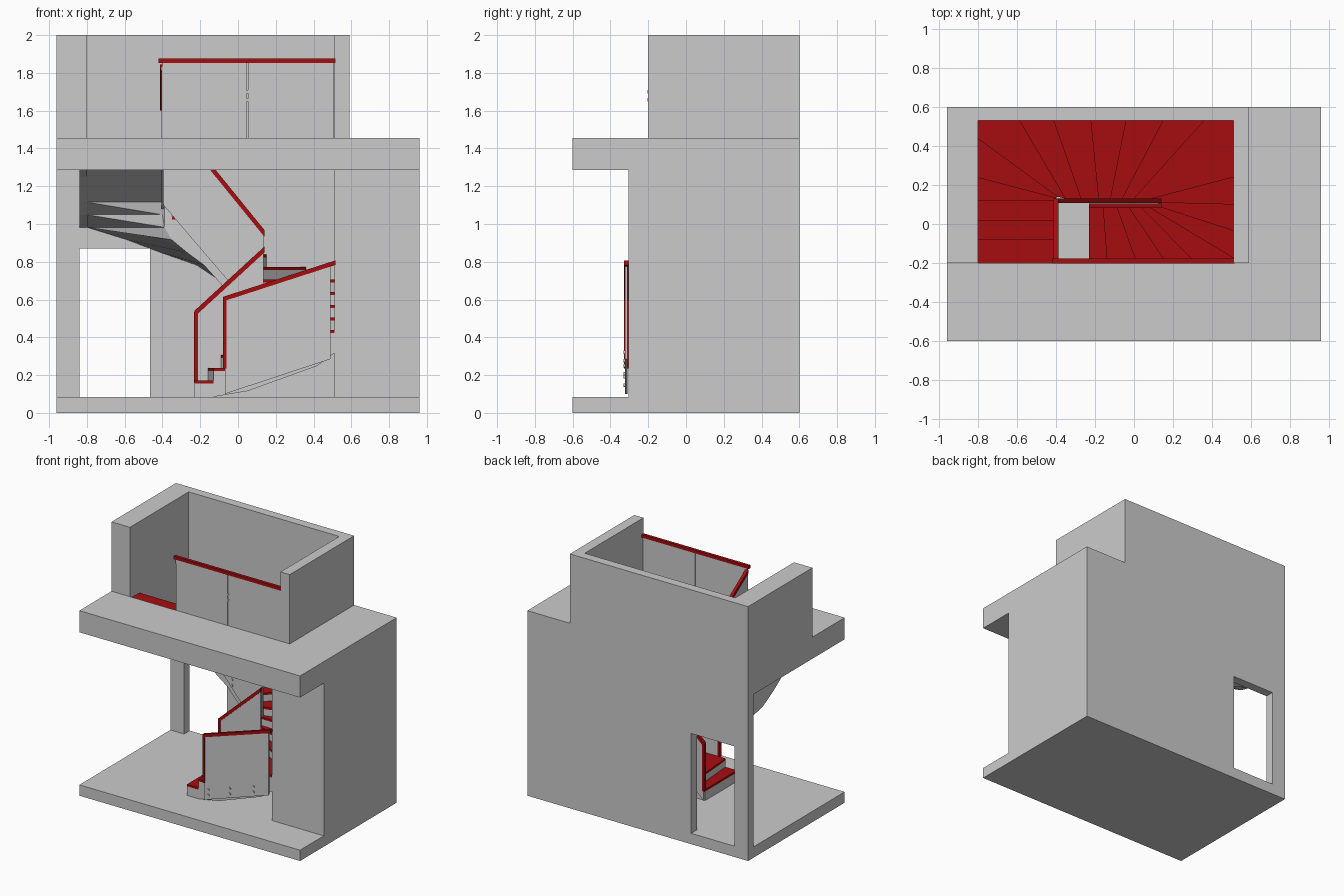
import bpy, bmesh
from mathutils import Vector as V

if "Cube" in bpy.data.objects:
    bpy.data.objects.remove(bpy.data.objects["Cube"])

red = bpy.data.materials.new("red_wood")
red.diffuse_color = (0.38, 0.004, 0.005, 1)
red.use_nodes = True
red.node_tree.nodes["Principled BSDF"].inputs["Base Color"].default_value = red.diffuse_color


def finish(name, bm, mat=None):
    bmesh.ops.remove_doubles(bm, verts=bm.verts, dist=1e-5)
    bmesh.ops.recalc_face_normals(bm, faces=bm.faces)
    me = bpy.data.meshes.new(name)
    bm.to_mesh(me)
    bm.free()
    ob = bpy.data.objects.new(name, me)
    bpy.context.collection.objects.link(ob)
    if mat:
        me.materials.append(mat)
    return ob


def add_face(bm, pts):
    return bm.faces.new([bm.verts.new(p) for p in pts])


def add_prism(bm, pts, vec):
    """Polygon swept along vec."""
    a = [V(p) for p in pts]
    b = [p + V(vec) for p in a]
    va, vb = [bm.verts.new(p) for p in a], [bm.verts.new(p) for p in b]
    bm.faces.new(va)
    bm.faces.new(vb[::-1])
    for i in range(len(a)):
        j = (i + 1) % len(a)
        bm.faces.new((va[i], vb[i], vb[j], va[j]))


def sheet(name, p, q, lo, hi, t, mat=None):
    """Upright slab between plan points p and q; lo/hi = heights at each end."""
    p, q = V((*p, 0)), V((*q, 0))
    n = V((0, 0, 1)).cross(q - p).normalized() * t
    up = V((0, 0, 1))
    bm = bmesh.new()
    add_prism(bm, [p + up * lo[0] - n / 2, q + up * lo[1] - n / 2,
                   q + up * hi[1] - n / 2, p + up * hi[0] - n / 2], n)
    return finish(name, bm, mat)


def rail(name, p, q, z, h=0.012):
    return sheet(name, p, q, (z[0] - h, z[1] - h), (z[0] + h, z[1] + h), 0.024, red)


# building shell: solid cells on a grid, only boundary faces kept
xs = [-.96, -.84, -.8, -.465, .51, .59, .96]
ys = [-.6, -.305, -.2, .53, .6]
zs = [0, .085, .87, 1.285, 1.455, 2]


def solid(i, j, k):
    if not (0 <= i < 6 and 0 <= j < 4 and 0 <= k < 5):
        return False
    x, y = (xs[i] + xs[i + 1]) / 2, (ys[j] + ys[j + 1]) / 2
    well = -.8 < x < .51 and -.2 < y < .53
    if k == 0:
        return True
    if k in (1, 2):
        door = k == 1 and -.84 < x < -.465
        return (x > .51 and y > -.305) or (y > .53 and not door)
    if k == 3:
        return not well
    return x < .59 and y > -.2 and not well


bm = bmesh.new()
for i in range(6):
    for j in range(4):
        for k in range(5):
            if not solid(i, j, k):
                continue
            lo, hi = (xs[i], ys[j], zs[k]), (xs[i + 1], ys[j + 1], zs[k + 1])
            for ax in range(3):
                for s in (0, 1):
                    nb = [i, j, k]
                    nb[ax] += 2 * s - 1
                    if solid(*nb):
                        continue
                    u, w = (ax + 1) % 3, (ax + 2) % 3
                    pts = []
                    for cu, cw in ((0, 0), (1, 0), (1, 1), (0, 1)):
                        c = [0, 0, 0]
                        c[ax] = (lo, hi)[s][ax]
                        c[u], c[w] = (lo, hi)[cu][u], (lo, hi)[cw][w]
                        pts.append(c)
                    add_face(bm, pts)
finish("building_shell", bm)

# stair nosing lines: inner and outer plan points of the 20 risers plus the end
inner = [(-.23, .09), (-.16, .09), (-.09, .09), (-.03, .09), (.03, .09), (.07, .09),
         (.11, .095), (.13, .11), (.09, .13), (.0, .13), (-.06, .13), (-.12, .13),
         (-.18, .13), (-.27, .13), (-.35, .13), (-.39, .14), (-.4, .135), (-.4, .12),
         (-.4, .02), (-.4, -.08), (-.4, -.2)]
outer = [(-.23, -.305), (-.13, -.305), (.05, -.305), (.235, -.305), (.42, -.305),
         (.51, -.175), (.51, -.035), (.51, .1), (.51, .24), (.36, .53), (.15, .53),
         (-.04, .53), (-.22, .53), (-.41, .53), (-.585, .53), (-.8, .44), (-.8, .24),
         (-.8, .12), (-.8, .02), (-.8, -.08), (-.8, -.2)]
corners = {4: (.51, -.305), 8: (.51, .53), 14: (-.8, .53)}
TH = 0.016
top = [.172 + .0667 * i for i in range(21)]
soff = [max(.085, z - .19) for z in top]

treads, body = bmesh.new(), bmesh.new()
for i in range(20):
    a, b, c, d = inner[i], outer[i], outer[i + 1], inner[i + 1]
    plan = [a, b] + ([corners[i]] if i in corners else []) + [c, d]
    z = top[i] - TH
    add_prism(treads, [(*p, z) for p in plan], (0, 0, TH))
    low = [soff[i], soff[i]] + ([soff[i + 1]] if i in corners else []) + [soff[i + 1]] * 2
    und = [(*p, h) for p, h in zip(plan, low)]
    upp = [(*p, z) for p in plan]
    for m in range(2, len(und)):            # underside fan
        add_face(body, (und[0], und[m - 1], und[m]))
    add_face(body, upp)
    for m in range(1, len(und)):            # outer and inner sides
        n = (m + 1) % len(und)
        if m == len(und) - 2:               # next step's riser closes this edge
            continue
        add_face(body, (und[m], und[n], upp[n], upp[m]))
    base = soff[0] if i == 0 else top[i - 1] - TH
    add_face(body, ((*a, base), (*b, base), (*b, z), (*a, z)))
add_face(body, ((*inner[20], soff[20]), (*outer[20], soff[20]),
                (*outer[20], z), (*inner[20], z)))
finish("treads", treads, red)
stair = finish("stair_body", body)
bpy.context.view_layer.objects.active = stair
stair.select_set(True)
bpy.ops.object.shade_smooth_by_angle(angle=0.4)

# outer stringer under the upper flight
bm = bmesh.new()
prof = [(-.8, .53, soff[15])] + [(*outer[i], soff[i]) for i in range(16, 20)]
prof += [(-.8, -.2, 1.285), (-.8, .53, 1.285)]
add_prism(bm, prof, (-.04, 0, 0))
finish("outer_stringer", bm)

# balustrade panels
sheet("outer_lower_panel", (-.07, -.317), (.49, -.317), (.1, .285), (.6, .78), .012)
sheet("inner_lower_panel", (-.22, .093), (.135, .093), (.085, .44), (.53, .86), .012)
sheet("inner_middle_panel", (.135, .12), (-.395, .12), (.48, 1.1), (.95, 1.61), .012)
sheet("inner_upper_panel", (-.4, .12), (-.4, -.19), (1.08, 1.285), (1.61, 1.83), .012)
for n, (a, b) in enumerate(((-.4, .046), (.052, .505))):
    sheet(f"landing_panel_{n}", (a, -.19), (b, -.19), (1.3, 1.3), (1.86, 1.86), .012)

# handrails
rail("outer_lower_rail", (-.08, -.317), (.515, -.317), (.602, .795))
rail("inner_lower_rail", (-.23, .093), (.14, .093), (.525, .865), .016)
rail("inner_middle_rail", (.14, .12), (-.4, .12), (.95, 1.615), .018)
rail("inner_upper_rail", (-.4, .13), (-.4, -.19), (1.615, 1.83), .014)
rail("landing_rail", (-.42, -.19), (.515, -.19), (1.865, 1.865))
sheet("outer_rail_post", (-.08, -.317), (-.062, -.317), (.235, .235), (.61, .61), .024, red)
sheet("inner_rail_post", (-.232, .093), (-.212, .093), (.16, .16), (.535, .535), .024, red)

# panel fixing bolts
bm = bmesh.new()
spots = [(-.03, -.324, .19), (.155, -.324, .25), (.36, -.324, .32),
         (-.34, .113, 1.125), (-.24, .113, .99), (-.13, .113, .86), (.05, -.197, 1.7)]
for x, y, z in spots:
    for dz in (0, -.043):
        ring = bmesh.ops.create_cone(bm, cap_ends=True, segments=12, radius1=.009,
                                     radius2=.009, depth=.012)["verts"]
        for v in ring:
            v.co = V((x + v.co.x, y + v.co.z, z + dz + v.co.y))
finish("panel_bolts", bm)
